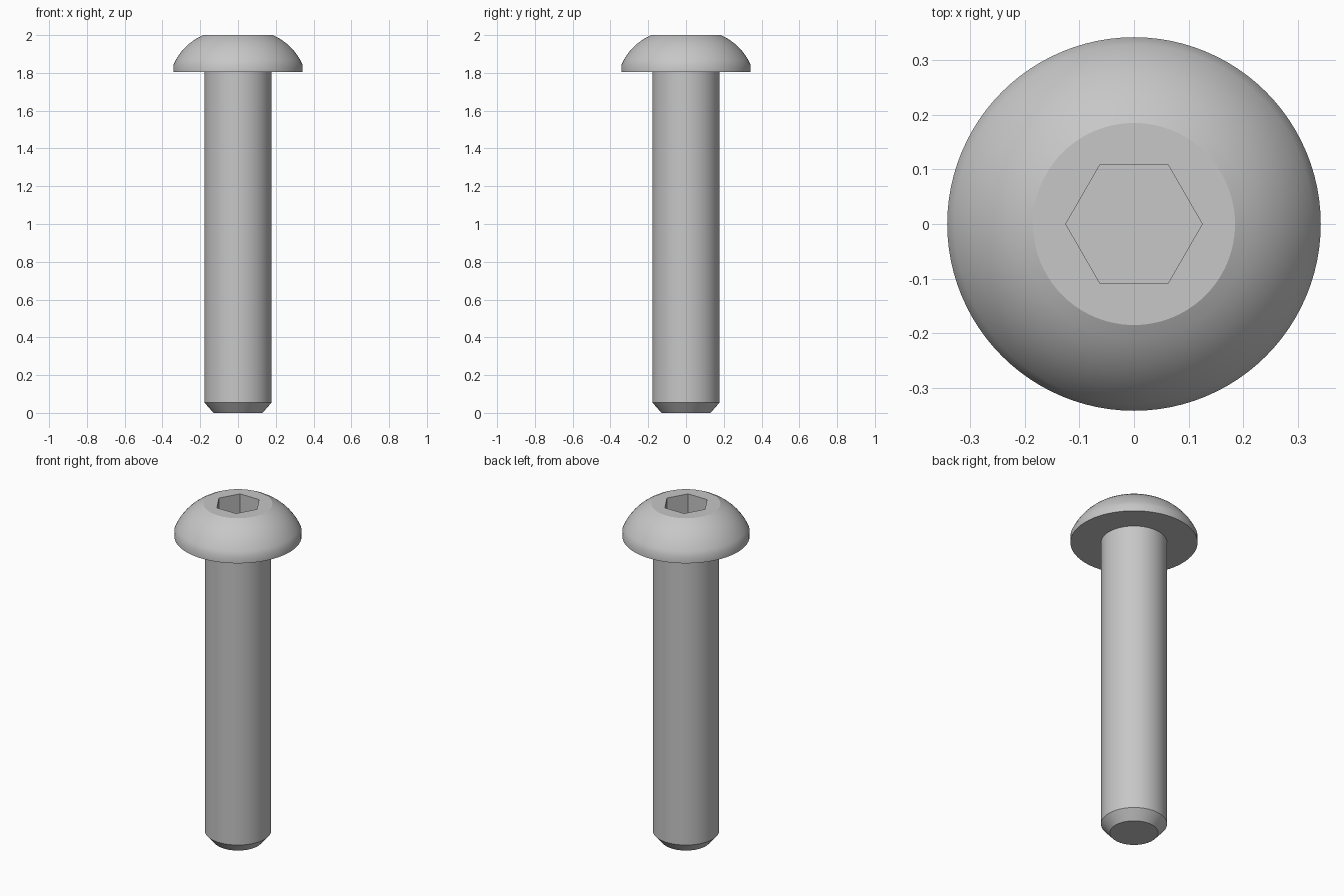
import bpy, bmesh, math

cube = bpy.data.objects.get("Cube")
if cube:
    bpy.data.objects.remove(cube, do_unlink=True)

SEGMENTS = 96

steel = bpy.data.materials.new("grey_steel")
steel.use_nodes = True
steel.diffuse_color = (0.57, 0.57, 0.57, 1)
steel.node_tree.nodes["Principled BSDF"].inputs["Base Color"].default_value = steel.diffuse_color


def ring(bm, radius, z, count=SEGMENTS):
    """Circle of vertices joined by edges."""
    verts = [bm.verts.new((radius * math.cos(math.tau * i / count),
                           radius * math.sin(math.tau * i / count), z))
             for i in range(count)]
    edges = [bm.edges.new((verts[i - 1], verts[i])) for i in range(count)]
    return verts, edges


def skin(bm, rings):
    """Join consecutive rings with quads."""
    for (low, _), (high, _) in zip(rings, rings[1:]):
        for i in range(len(low)):
            bm.faces.new((low[i - 1], low[i], high[i], high[i - 1]))


def finish(bm, name):
    """Turn the mesh into a shaded object with smooth sides and flat caps."""
    bmesh.ops.recalc_face_normals(bm, faces=bm.faces)
    mesh = bpy.data.meshes.new(name)
    bm.to_mesh(mesh)
    bm.free()
    mesh.materials.append(steel)
    obj = bpy.data.objects.new(name, mesh)
    bpy.context.collection.objects.link(obj)
    bpy.ops.object.select_all(action='DESELECT')
    obj.select_set(True)
    bpy.context.view_layer.objects.active = obj
    bpy.ops.object.shade_smooth_by_angle(angle=math.radians(32))
    for face in mesh.polygons:
        if abs(face.normal.z) > 0.99:
            face.use_smooth = False
    return obj


# Shaft with a chamfered tip, its top end sunk into the head
bm = bmesh.new()
rings = [ring(bm, r, z) for r, z in ((0.13, 0), (0.178, 0.055), (0.178, 1.82))]
skin(bm, rings)
bm.faces.new(rings[0][0])
bm.faces.new(rings[-1][0])
finish(bm, "shaft")

# Button head: short upright rim, then a shallow arc up to the flat top
RIM, TOP, RIM_Z, TOP_Z = 0.342, 0.185, 1.843, 2.0
BULGE, STEPS = 0.021, 8
profile = [(RIM, 1.805)]
for i in range(STEPS + 1):
    t = i / STEPS
    lift = BULGE * 4 * t * (1 - t) * math.sqrt(0.5)
    profile.append((RIM + (TOP - RIM) * t + lift, RIM_Z + (TOP_Z - RIM_Z) * t + lift))

bm = bmesh.new()
rings = [ring(bm, r, z) for r, z in profile]
skin(bm, rings)
bm.faces.new(rings[0][0])

# Hexagonal socket sunk into the flat top
mouth = ring(bm, 0.125, TOP_Z, 6)
floor = ring(bm, 0.125, TOP_Z - 0.13, 6)
skin(bm, [floor, mouth])
bm.faces.new(floor[0])

# Flat top between the socket mouth and the dome, one fan per socket side
outer, hexagon = rings[-1][0], mouth[0]
span = SEGMENTS // 6
for k in range(6):
    arc = [outer[(k * span + j) % SEGMENTS] for j in range(span + 1)]
    bm.faces.new(arc + [hexagon[(k + 1) % 6], hexagon[k]])
finish(bm, "button_head")
